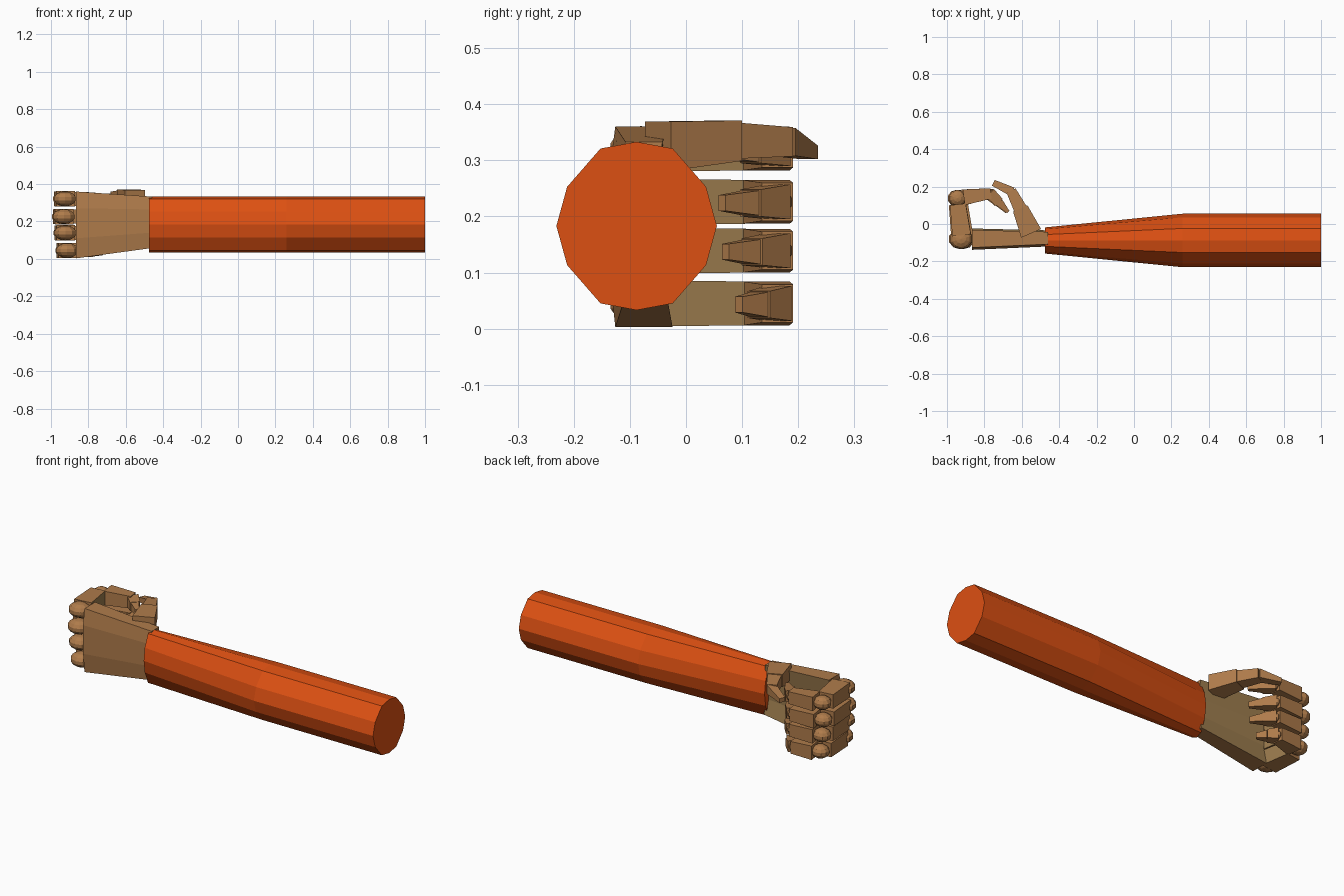
import bpy, bmesh, math
from mathutils import Vector, Matrix

if "Cube" in bpy.data.objects:
    bpy.data.objects.remove(bpy.data.objects["Cube"])


def material(name, color):
    m = bpy.data.materials.new(name)
    m.diffuse_color = (*color, 1)
    m.use_nodes = True
    m.node_tree.nodes["Principled BSDF"].inputs["Base Color"].default_value = m.diffuse_color
    return m


SKIN = material("skin", (0.43, 0.20, 0.07))
INNER = material("inner_skin", (0.33, 0.20, 0.075))
ORANGE = material("sleeve_orange", (0.72, 0.08, 0.006))


def finish(bm, name, mats):
    bmesh.ops.recalc_face_normals(bm, faces=bm.faces[:])
    me = bpy.data.meshes.new(name)
    bm.to_mesh(me)
    bm.free()
    for m in mats:
        me.materials.append(m)
    ob = bpy.data.objects.new(name, me)
    bpy.context.collection.objects.link(ob)
    return ob


def loft(bm, rings):
    """Skin a list of equal-length rings and cap both ends."""
    loops = [[bm.verts.new(p) for p in r] for r in rings]
    n = len(loops[0])
    sides = []
    for a, b in zip(loops, loops[1:]):
        for i in range(n):
            j = (i + 1) % n
            sides.append(bm.faces.new((a[i], a[j], b[j], b[i])))
    bm.faces.new(loops[0])
    bm.faces.new(loops[-1])
    return sides


def bone(bm, a, b, inner=False):
    """Tapered box; each end is (x, y, z, half width, half height)."""
    d = Vector((b[0] - a[0], b[1] - a[1], 0)).normalized()
    side = Vector((d.y, -d.x, 0))
    rings = []
    for x, y, z, w, h in (a, b):
        rings.append([Vector((x, y, z)) + side * w * s + Vector((0, 0, h * t))
                      for s, t in ((1, -1), (1, 1), (-1, 1), (-1, -1))])
    sides = loft(bm, rings)
    if inner:
        sides[0].material_index = 1


def joint(bm, c, r, u=10, v=7):
    bmesh.ops.create_uvsphere(bm, u_segments=u, v_segments=v, radius=1,
                              matrix=Matrix.Translation(c) @ Matrix.Diagonal((*r, 1)))


# Sleeve: twelve-sided tube flattening toward the wrist
bm = bmesh.new()
rings = []
for x, ry in ((-0.475, 0.07), (0.26, 0.143), (1.0, 0.143)):
    rings.append([(x, -0.088 + ry * math.cos(i * math.pi / 6),
                   0.183 + 0.15 * math.sin(i * math.pi / 6)
                   * (0.93 if i % 6 in (2, 4) else 0.93 if i % 6 in (1, 5) else 1))
                  for i in range(12)])
# squared-off shoulders of the tube outline
for r in rings:
    for i, p in enumerate(r):
        if i % 6 in (2, 4):
            r[i] = (p[0], p[1] + (p[1] + 0.088) * -0.1,
                    0.183 + math.copysign(0.138, p[2] - 0.183))
finish(bm, "sleeve", [ORANGE])

bm = bmesh.new()
loft(bm, rings)
old = bpy.data.objects["sleeve"]
bpy.data.objects.remove(old)
finish(bm, "sleeve", [ORANGE])

# Palm: wedge with a slightly domed back
bm = bmesh.new()
rings = []
for x, z0, z1, back, front in ((-0.46, 0.058, 0.333, -0.108, -0.042),
                               (-0.865, 0.003, 0.36, -0.126, -0.032)):
    h = z1 - z0
    rings.append([(x, back, z0), (x, back - 0.012, z0 + h * 0.3),
                  (x, back - 0.012, z0 + h * 0.75), (x, back, z1),
                  (x, front, z1), (x, front - 0.012, z0 + h * 0.65),
                  (x, front - 0.012, z0 + h * 0.3), (x, front + 0.008, z0)])
for f in loft(bm, rings)[4:7]:
    f.material_index = 1
finish(bm, "palm", [SKIN, INNER])

# Four curled fingers: name, height, forward shift, curl scale
for name, z, dx, k in (("index_finger", 0.321, 0.0, 1.0),
                       ("middle_finger", 0.226, -0.006, 1.0),
                       ("ring_finger", 0.139, 0.002, 0.97),
                       ("little_finger", 0.045, 0.012, 0.85)):
    bm = bmesh.new()
    X = lambda x: -0.94 + (x + 0.94) * k + dx
    tip_y = 0.064 + (1 - k) * 0.2
    joint(bm, (-0.925 + dx, -0.08, z), (0.062, 0.056, 0.04))
    bone(bm, (-0.922 + dx, -0.06, z, 0.05, 0.041),
         (-0.942 + dx, 0.105, z, 0.042, 0.039), True)
    joint(bm, (-0.944 + dx, 0.138, z), (0.048, 0.046, 0.037))
    bone(bm, (X(-0.91), 0.143, z, 0.042, 0.039),
         (X(-0.765), 0.163, z, 0.028, 0.034))
    joint(bm, (X(-0.762), 0.163, z), (0.024, 0.026, 0.025), 8, 5)
    bone(bm, (X(-0.77), 0.165, z, 0.03, 0.031),
         (X(-0.72), 0.115 + (1 - k) * 0.1, z - 0.002, 0.026, 0.024))
    bone(bm, (X(-0.72), 0.115 + (1 - k) * 0.1, z - 0.002, 0.022, 0.022),
         (X(-0.673), tip_y, z - 0.002, 0.009, 0.014))
    finish(bm, name, [SKIN, INNER])

# Thumb: three tapering bones bending toward the fingertips
bm = bmesh.new()
bone(bm, (-0.55, -0.05, 0.325, 0.058, 0.044), (-0.608, 0.083, 0.335, 0.042, 0.036))
bone(bm, (-0.606, 0.078, 0.335, 0.036, 0.032), (-0.657, 0.178, 0.333, 0.027, 0.026))
bone(bm, (-0.65, 0.172, 0.333, 0.025, 0.025), (-0.752, 0.22, 0.314, 0.017, 0.012))
finish(bm, "thumb", [SKIN])
